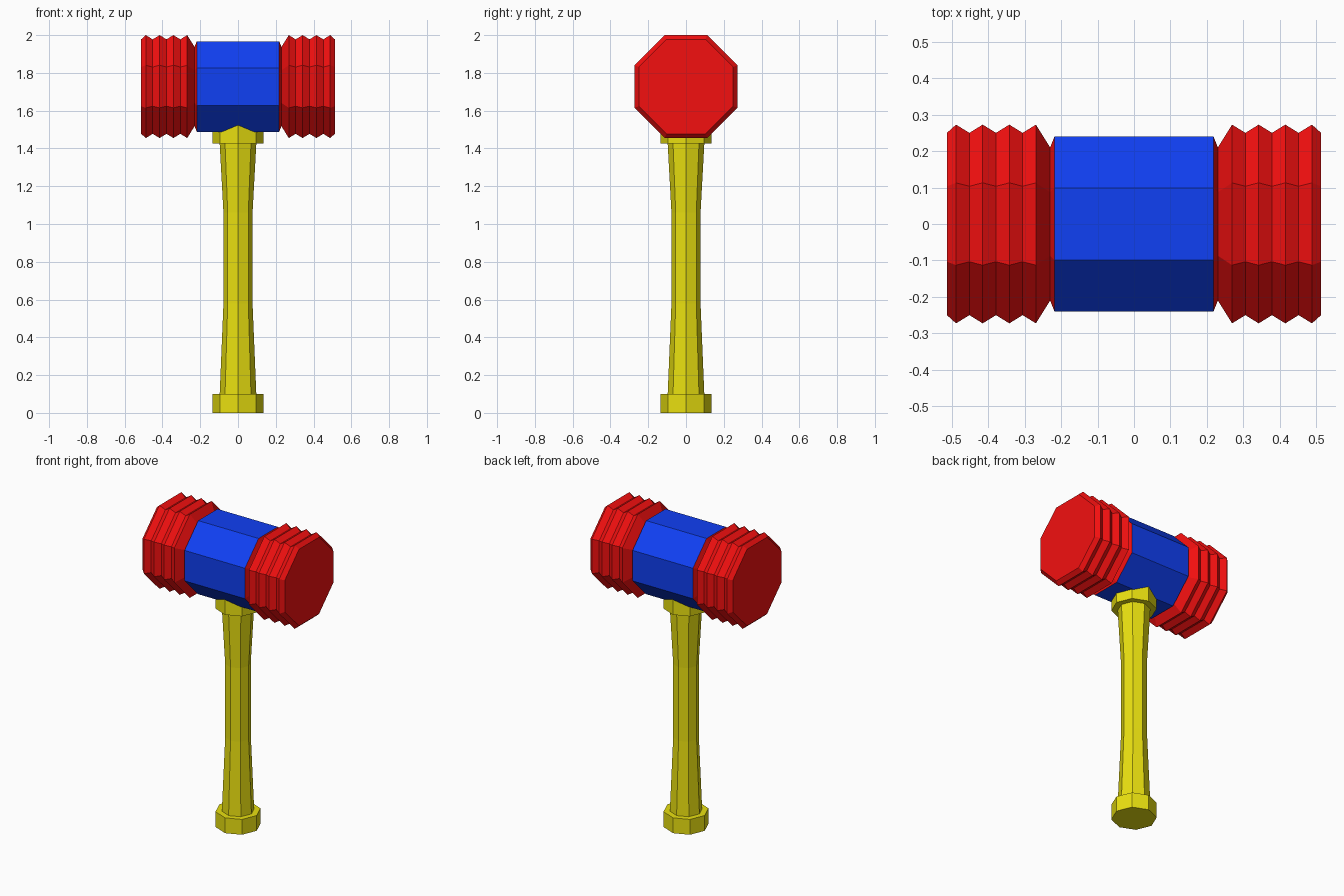
import bpy, bmesh, math
from mathutils import Vector

if "Cube" in bpy.data.objects:
    bpy.data.objects.remove(bpy.data.objects["Cube"])

SIDES = 8
HEAD_Z = 1.7275
FLAT = math.cos(math.pi / SIDES)  # apothem to corner radius ratio


def material(name, color):
    mat = bpy.data.materials.new(name)
    mat.diffuse_color = (*color, 1)
    mat.use_nodes = True
    mat.node_tree.nodes["Principled BSDF"].inputs["Base Color"].default_value = mat.diffuse_color
    return mat


def lathe(name, profile, axis, phase, mat, z=0, cap_start=True, cap_end=True):
    """Sweep (position, radius) pairs into an eight-sided solid along an axis."""
    bm = bmesh.new()
    rings = []
    for a, r in profile:
        ring = []
        for j in range(SIDES):
            t = phase + 2 * math.pi * j / SIDES
            c, s = r * math.cos(t), r * math.sin(t)
            ring.append(bm.verts.new(Vector((a, c, s)) if axis == 'X' else Vector((c, s, a))))
        rings.append(ring)
    for low, high in zip(rings, rings[1:]):
        for j in range(SIDES):
            k = (j + 1) % SIDES
            bm.faces.new((low[j], low[k], high[k], high[j]))
    if cap_start:
        bm.faces.new(rings[0][::-1])
    if cap_end:
        bm.faces.new(rings[-1])
    mesh = bpy.data.meshes.new(name)
    bm.to_mesh(mesh)
    bm.free()
    mesh.materials.append(mat)
    obj = bpy.data.objects.new(name, mesh)
    obj.location.z = z
    bpy.context.collection.objects.link(obj)
    return obj


red = material("red", (0.9, 0.005, 0.005))
blue = material("blue", (0.005, 0.05, 0.9))
yellow = material("yellow", (0.82, 0.75, 0.005))

# Handle: foot, waisted grip and the collar that runs into the head
lathe("handle", [(0, 0.135), (0.1, 0.135), (0.1, 0.097), (0.58, 0.077), (1.06, 0.077),
                 (1.425, 0.097), (1.425, 0.135), (1.53, 0.135)], 'Z', 0, yellow)

# Barrel of the head, open where the end pieces join it
lathe("head_barrel", [(-0.218, 0.24 / FLAT), (0.218, 0.24 / FLAT)], 'X', math.pi / SIDES,
      blue, HEAD_Z, False, False)

# Ribbed striking ends: groove, then four ridges, mirrored to the other side
ribs = [(0.218, 0.24), (0.23, 0.21)]
for i in range(4):
    x = 0.269 + 0.073 * i
    ribs += [(x, 0.2725), (x + 0.0365 if i < 3 else 0.513, 0.25)]
ends = lathe("striking_ends", [(x, r / FLAT) for x, r in ribs], 'X', math.pi / SIDES,
             red, HEAD_Z, cap_start=False)
mirror = ends.modifiers.new("mirror", 'MIRROR')
mirror.use_axis = (True, False, False)
mirror.use_mirror_merge = False
